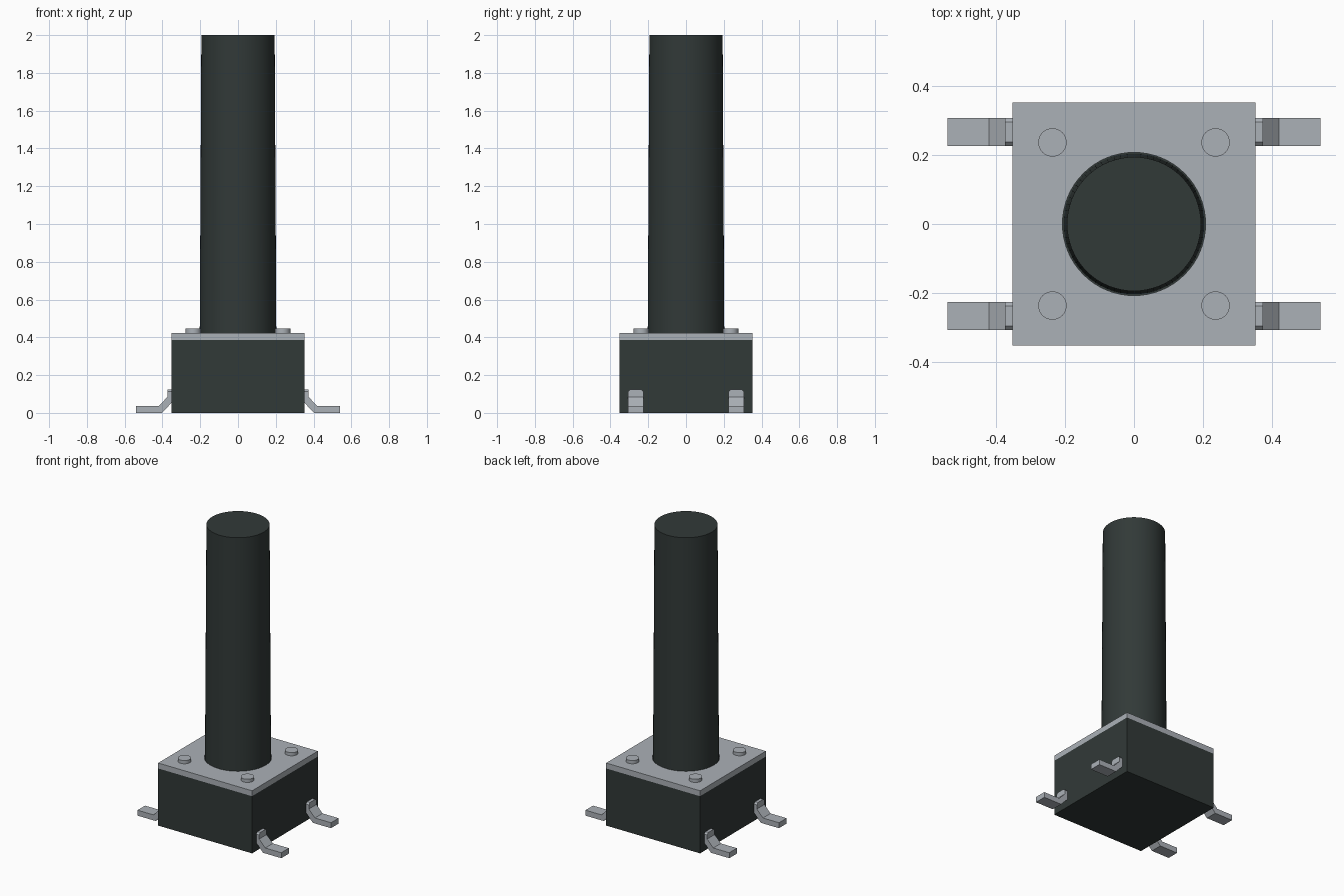
import bpy, bmesh, math
from mathutils import Vector

if "Cube" in bpy.data.objects:
    bpy.data.objects.remove(bpy.data.objects["Cube"], do_unlink=True)


def material(name, color):
    m = bpy.data.materials.new(name)
    m.use_nodes = True
    m.diffuse_color = color
    m.node_tree.nodes["Principled BSDF"].inputs["Base Color"].default_value = color
    return m


black = material("black plastic", (0.031, 0.041, 0.039, 1))
steel = material("steel grey", (0.41, 0.44, 0.475, 1))

HALF = 0.352       # half width of the housing
PLATE_Z = 0.387    # underside of the cover plate
PLATE_TOP = 0.424


def add_object(name, bm, mat, smooth=False):
    bmesh.ops.recalc_face_normals(bm, faces=bm.faces)
    mesh = bpy.data.meshes.new(name)
    bm.to_mesh(mesh)
    bm.free()
    mesh.materials.append(mat)
    obj = bpy.data.objects.new(name, mesh)
    bpy.context.collection.objects.link(obj)
    if smooth:
        bpy.ops.object.select_all(action="DESELECT")
        obj.select_set(True)
        bpy.context.view_layer.objects.active = obj
        bpy.ops.object.shade_smooth_by_angle(angle=math.radians(30))
    return obj


def extrude_up(bm, faces, offset):
    new = bmesh.ops.extrude_face_region(bm, geom=faces)["geom"]
    verts = [v for v in new if isinstance(v, bmesh.types.BMVert)]
    bmesh.ops.translate(bm, verts=verts, vec=offset)


def cylinder(name, mat, x, y, z0, z1, r0, r1, sides):
    bm = bmesh.new()
    bmesh.ops.create_cone(bm, cap_ends=True, segments=sides,
                          radius1=r0, radius2=r1, depth=z1 - z0)
    bmesh.ops.translate(bm, verts=bm.verts, vec=(x, y, (z0 + z1) / 2))
    return add_object(name, bm, mat, smooth=True)


# Housing block
bm = bmesh.new()
bmesh.ops.create_cube(bm, size=1)
bmesh.ops.scale(bm, verts=bm.verts, vec=(2 * HALF, 2 * HALF, PLATE_Z))
bmesh.ops.translate(bm, verts=bm.verts, vec=(0, 0, PLATE_Z / 2))
add_object("housing", bm, black)

# Cover plate with a round hole for the plunger
bm = bmesh.new()
corners = [(-HALF, -HALF), (HALF, -HALF), (HALF, HALF), (-HALF, HALF)]
steps = [math.tau * i / 64 for i in range(64)]
circle = [(0.207 * math.cos(a), 0.207 * math.sin(a)) for a in steps]
for loop in (corners, circle):
    verts = [bm.verts.new((x, y, PLATE_Z)) for x, y in loop]
    for i, v in enumerate(verts):
        bm.edges.new((v, verts[i - 1]))
bmesh.ops.triangle_fill(bm, edges=bm.edges[:], use_beauty=True)
extrude_up(bm, bm.faces[:], (0, 0, PLATE_TOP - PLATE_Z))
add_object("cover_plate", bm, steel, smooth=True)

# Slightly tapered plunger
cylinder("plunger", black, 0, 0, PLATE_Z - 0.02, 2.0, 0.203, 0.194, 64)

# Bent side profile of a terminal: x outward, z up
profile = [(0.345, 0.125), (0.345, 0.065), (0.355, 0.05), (0.403, 0), (0.539, 0),
           (0.539, 0.037), (0.419, 0.037), (0.373, 0.085), (0.373, 0.125)]
LEG_Y, LEG_WIDTH = 0.266, 0.081

for sx, side in ((1, "left"), (-1, "right")):
    for sy, end in ((-1, "front"), (1, "back")):
        # Rivet stud
        cylinder(f"rivet_{end}_{side}", steel, sx * 0.236, sy * 0.236,
                 PLATE_TOP - 0.01, 0.446, 0.041, 0.041, 32)
        # Terminal with clipped upper corners
        bm = bmesh.new()
        y0 = sy * LEG_Y - LEG_WIDTH / 2
        face = bm.faces.new([bm.verts.new((sx * x, y0, z)) for x, z in profile])
        extrude_up(bm, [face], Vector((0, LEG_WIDTH, 0)))
        top = [e for e in bm.edges
               if all(v.co.z > 0.12 for v in e.verts)
               and abs(e.verts[0].co.y - e.verts[1].co.y) < 0.001]
        bmesh.ops.bevel(bm, geom=top, offset=0.012, segments=1, affect="EDGES")
        add_object(f"terminal_{end}_{side}", bm, steel)
